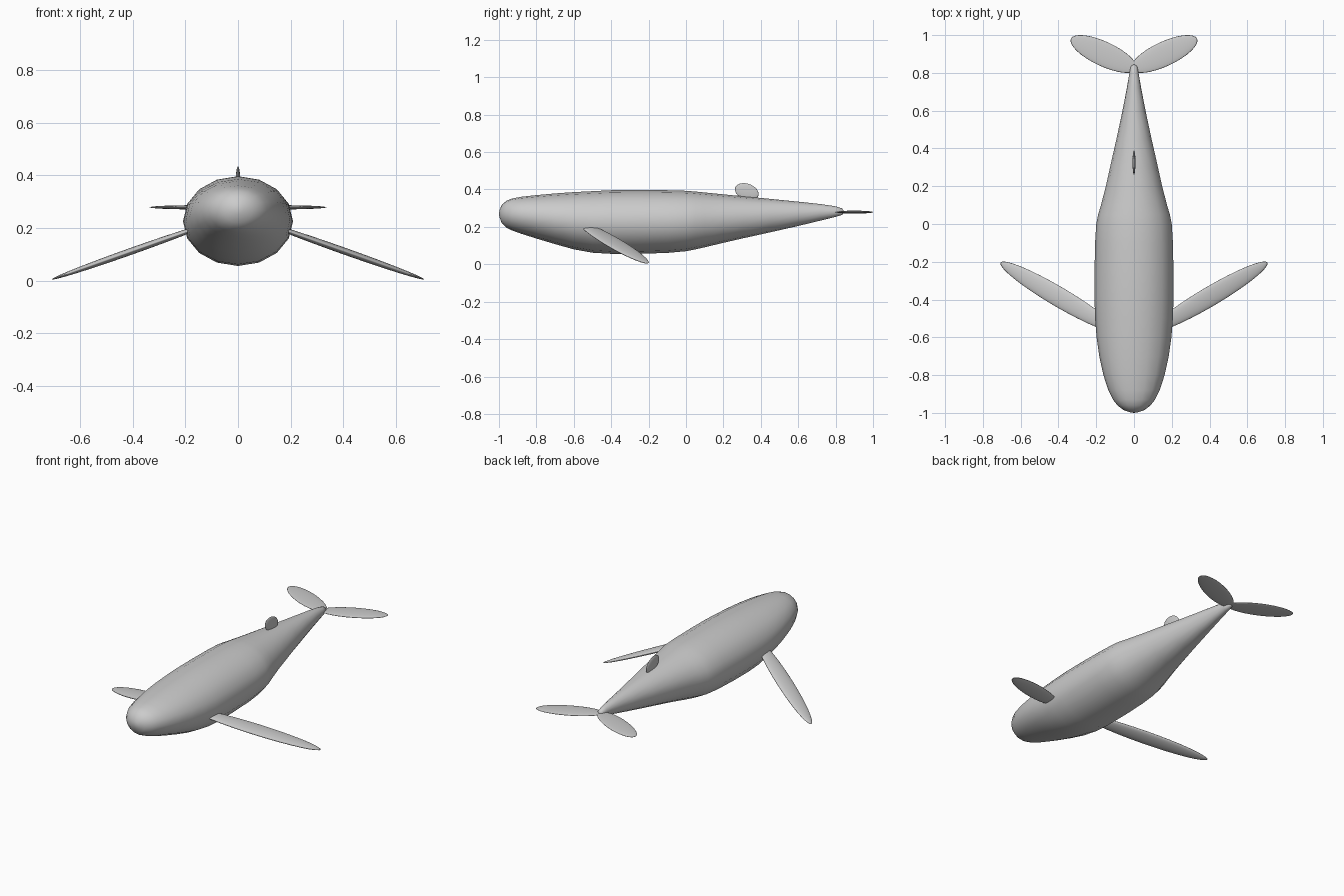
import bpy, bmesh, math
from mathutils import Matrix, Vector

if "Cube" in bpy.data.objects:
    bpy.data.objects.remove(bpy.data.objects["Cube"])

SIDES = 16

# (y, half width, bottom z, top z) along the body, nose to tail
STATIONS = [
    (-0.997, 0.020, 0.252, 0.290), (-0.985, 0.055, 0.220, 0.318),
    (-0.96, 0.088, 0.196, 0.340), (-0.93, 0.111, 0.181, 0.352),
    (-0.88, 0.136, 0.163, 0.361), (-0.80, 0.162, 0.138, 0.370),
    (-0.70, 0.184, 0.108, 0.379), (-0.60, 0.198, 0.080, 0.386),
    (-0.50, 0.206, 0.062, 0.391), (-0.40, 0.209, 0.056, 0.396),
    (-0.25, 0.209, 0.056, 0.397), (-0.10, 0.206, 0.061, 0.396),
    (0.00, 0.200, 0.070, 0.393), (0.05, 0.190, 0.080, 0.389),
    (0.10, 0.175, 0.091, 0.384), (0.20, 0.149, 0.115, 0.374),
    (0.30, 0.127, 0.138, 0.364), (0.45, 0.093, 0.171, 0.350),
    (0.60, 0.061, 0.205, 0.335), (0.72, 0.038, 0.234, 0.322),
    (0.80, 0.024, 0.254, 0.310), (0.835, 0.017, 0.264, 0.299),
]


def finish(name, bm):
    bmesh.ops.recalc_face_normals(bm, faces=bm.faces)
    mesh = bpy.data.meshes.new(name)
    bm.to_mesh(mesh)
    bm.free()
    mesh.shade_smooth()
    obj = bpy.data.objects.new(name, mesh)
    bpy.context.collection.objects.link(obj)
    return obj


def blade(name, centre, radii, rotation, mirrored=False):
    """Flattened ellipsoid used for every fin."""
    bm = bmesh.new()
    m = Matrix.Translation(centre) @ rotation @ Matrix.Diagonal((*radii, 1))
    if mirrored:
        m = Matrix.Scale(-1, 4, (1, 0, 0)) @ m
    bmesh.ops.create_uvsphere(bm, u_segments=32, v_segments=16, radius=1, matrix=m)
    return finish(name, bm)


def rot(degrees, axis):
    return Matrix.Rotation(math.radians(degrees), 4, axis)


# Body: lofted elliptical rings closed with end points
bm = bmesh.new()
rings = []
for y, w, lo, hi in STATIONS:
    mid, h = (lo + hi) / 2, (hi - lo) / 2
    rings.append([bm.verts.new((w * math.cos(a), y, mid + h * math.sin(a)))
                  for a in (2 * math.pi * i / SIDES for i in range(SIDES))])
for r0, r1 in zip(rings, rings[1:]):
    for i in range(SIDES):
        j = (i + 1) % SIDES
        bm.faces.new((r0[i], r0[j], r1[j], r1[i]))
for ring, tip in ((rings[0], (0, -1.0, 0.271)), (rings[-1], (0, 0.846, 0.281))):
    v = bm.verts.new(tip)
    for i in range(SIDES):
        bm.faces.new((ring[i], ring[(i + 1) % SIDES], v))
finish("body", bm)

# Paired pectoral fins and tail flukes
for side, flip in (("right", False), ("left", True)):
    blade("pectoral_fin_" + side, (0.40, -0.385, 0.114), (0.373, 0.053, 0.013),
          rot(19.5, 'Y') @ rot(29, 'Z'), flip)
    blade("tail_fluke_" + side, (0.16, 0.90, 0.279), (0.192, 0.065, 0.008),
          rot(25, 'Z'), flip)

# Dorsal fin
blade("dorsal_fin", (0, 0.325, 0.388), (0.008, 0.0655, 0.043), rot(-20, 'X'))
